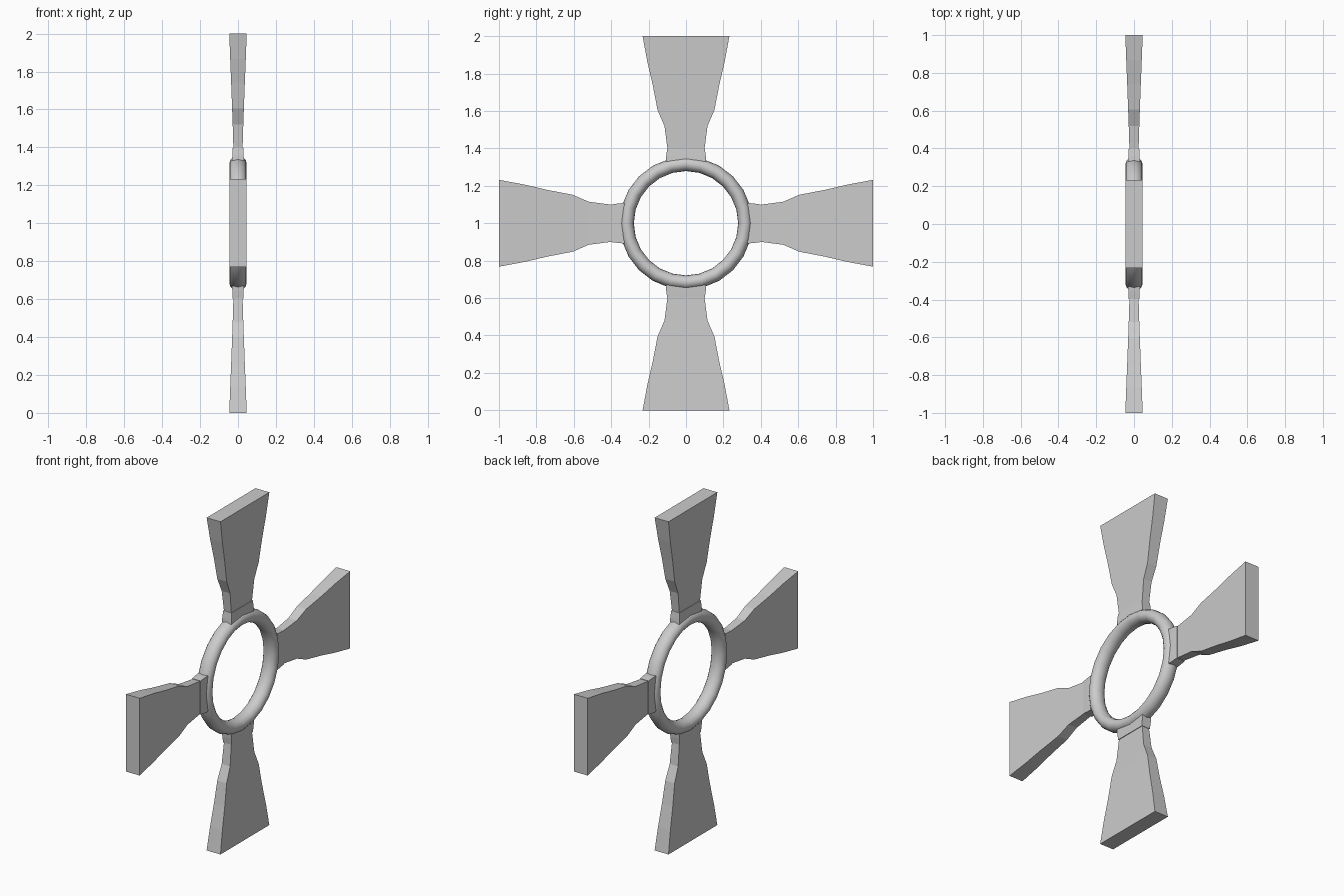
import bpy, bmesh
from math import pi
from mathutils import Matrix, Vector

if "Cube" in bpy.data.objects:
    bpy.data.objects.remove(bpy.data.objects["Cube"])

CENTRE = Vector((0, 0, 1))


def lofted_bar(name, sections, angle):
    """Rectangular sections (radius, half width, half thickness) lofted outward."""
    bm = bmesh.new()
    rings = []
    for r, w, t in sections:
        rings.append([bm.verts.new(p) for p in
                      ((-t, -w, r), (t, -w, r), (t, w, r), (-t, w, r))])
    for a, b in zip(rings, rings[1:]):
        for i in range(4):
            j = (i + 1) % 4
            bm.faces.new((a[i], a[j], b[j], b[i]))
    bm.faces.new(rings[0][::-1])
    bm.faces.new(rings[-1])
    bmesh.ops.recalc_face_normals(bm, faces=bm.faces)
    bm.transform(Matrix.Translation(CENTRE) @ Matrix.Rotation(angle, 4, 'X'))
    mesh = bpy.data.meshes.new(name)
    bm.to_mesh(mesh)
    bm.free()
    ob = bpy.data.objects.new(name, mesh)
    bpy.context.collection.objects.link(ob)
    return ob


# Central ring, slightly deeper than it is wide
bpy.ops.mesh.primitive_torus_add(major_segments=24, minor_segments=16,
                                 major_radius=0.317, minor_radius=0.038)
ring = bpy.context.object
ring.name = "hub_ring"
ring.data.transform(Matrix.Translation(CENTRE) @ Matrix.Rotation(pi / 2, 4, 'Y')
                    @ Matrix.Diagonal((1, 1, 1.18, 1)))
bpy.ops.object.shade_smooth_by_angle(angle=pi / 4)

# Four flared blades, each held to the ring by a short collar
blade = [(0.390, 0.098, 0.024), (0.52, 0.115, 0.028), (0.605, 0.152, 0.031),
         (0.74, 0.178, 0.036), (0.865, 0.207, 0.041), (1.0, 0.232, 0.046)]
collar = [(0.33, 0.108, 0.031), (0.358, 0.106, 0.030), (0.396, 0.101, 0.028)]
for i, side in enumerate(("top", "left", "bottom", "right")):
    lofted_bar("blade_" + side, blade, i * pi / 2)
    lofted_bar("collar_" + side, collar, i * pi / 2)
